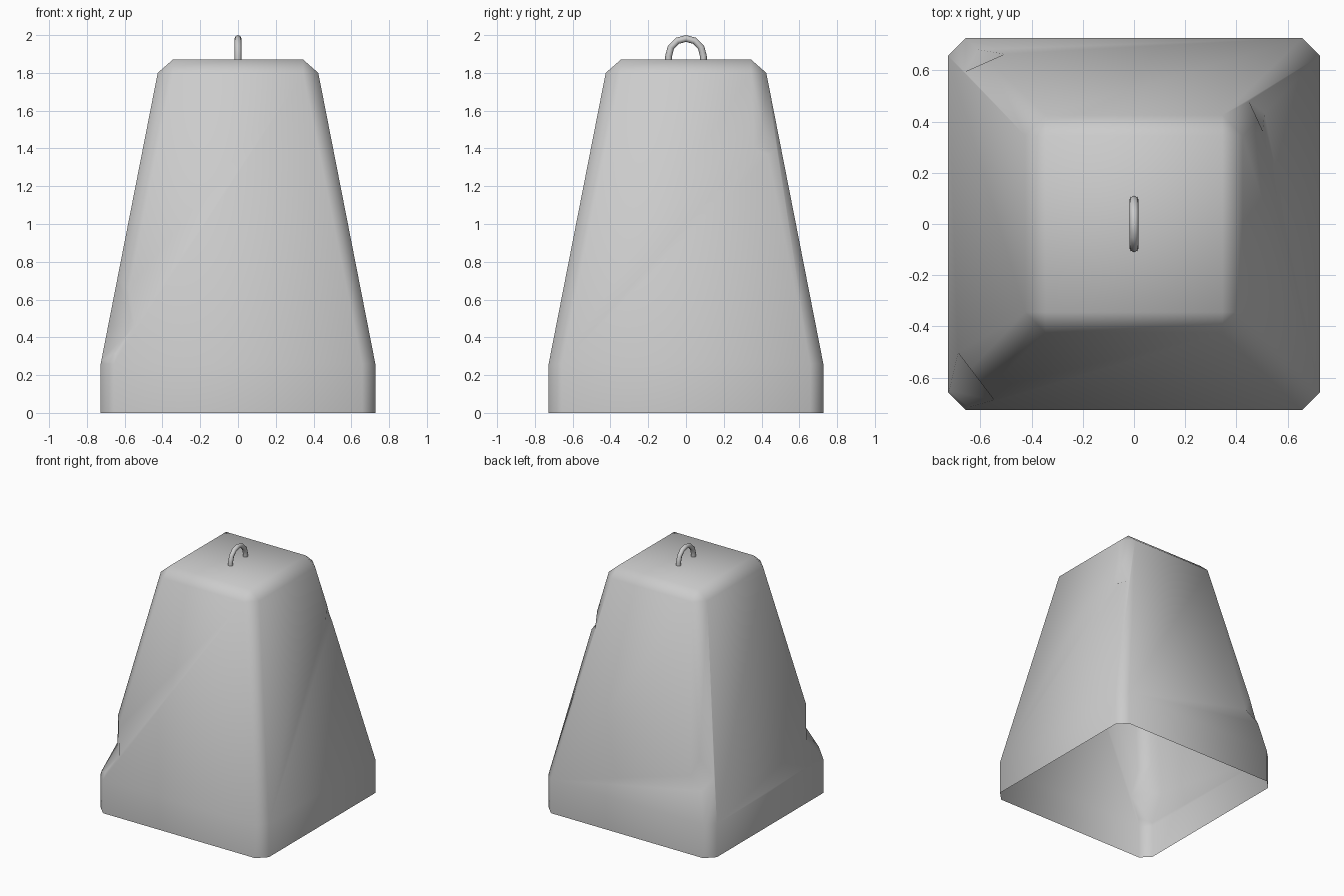
import bpy, bmesh, math
from mathutils import Vector

if "Cube" in bpy.data.objects:
    bpy.data.objects.remove(bpy.data.objects["Cube"], do_unlink=True)


def make_material(name, color):
    mat = bpy.data.materials.new(name)
    mat.use_nodes = True
    mat.diffuse_color = color
    mat.node_tree.nodes["Principled BSDF"].inputs["Base Color"].default_value = color
    return mat


def mesh_object(name, bm):
    bmesh.ops.recalc_face_normals(bm, faces=bm.faces)
    mesh = bpy.data.meshes.new(name)
    bm.to_mesh(mesh)
    bm.free()
    obj = bpy.data.objects.new(name, mesh)
    bpy.context.collection.objects.link(obj)
    return obj


def select_only(obj):
    bpy.ops.object.select_all(action='DESELECT')
    obj.select_set(True)
    bpy.context.view_layer.objects.active = obj


def ring(bm, half, cut, z):
    """Square ring with cut corners."""
    a, b = half, half - cut
    pts = [(a, -b), (a, b), (b, a), (-b, a), (-a, b), (-a, -b), (-b, -a), (b, -a)]
    return [bm.verts.new((x, y, z)) for x, y in pts]


def chip_cutter(name, p, q, base, slope):
    """Wedge with an upright wall through p and q and a sloping ledge."""
    p, q = Vector(p), Vector(q)
    mid, along = (p + q) / 2, (q - p).normalized()
    out = Vector((along.y, -along.x))
    if out.dot(mid) < 0:
        out = -out
    bm = bmesh.new()
    bmesh.ops.create_cube(bm, size=1)
    for v in bm.verts:
        reach = (v.co.y + 0.5) * 0.3
        flat = mid + along * v.co.x * 0.6 + out * reach
        z = base + 0.4 if v.co.z > 0 else base - slope * reach
        v.co = (flat.x, flat.y, z)
    obj = mesh_object(name, bm)
    obj.hide_render = True
    return obj


concrete = make_material("grey concrete", (0.6, 0.6, 0.6, 1))

# Tapered block with cut corners
bm = bmesh.new()
rings = [ring(bm, *r) for r in
         [(0.727, 0.07, 0), (0.727, 0.07, 0.26), (0.425, 0.08, 1.8), (0.345, 0, 1.87)]]
for low, high in zip(rings, rings[1:]):
    for i in range(8):
        j = (i + 1) % 8
        bm.faces.new((low[i], low[j], high[j], high[i]))
bm.faces.new(rings[0])
bm.faces.new(rings[-1])
bmesh.ops.remove_doubles(bm, verts=bm.verts, dist=0.001)
block = mesh_object("weight_block", bm)
block.data.materials.append(concrete)

# Chipped corners
chips = [("front_chip_cutter", (-0.69, -0.50), (-0.53, -0.71), 0.46, 1.5),
         ("upper_chip_cutter", (0.44, 0.50), (0.505, 0.36), 1.40, 1.0),
         ("back_chip_cutter", (-0.65, 0.60), (-0.515, 0.66), 0.58, 1.5)]
select_only(block)
for chip in chips:
    cutter = chip_cutter(*chip)
    mod = block.modifiers.new("chip", 'BOOLEAN')
    mod.operation = 'DIFFERENCE'
    mod.solver = 'EXACT'
    mod.object = cutter
    bpy.ops.object.modifier_apply(modifier=mod.name)
    bpy.data.objects.remove(cutter, do_unlink=True)

# Open underside
bm = bmesh.new()
bm.from_mesh(block.data)
bottom = [f for f in bm.faces if all(v.co.z < 0.001 for v in f.verts)]
bmesh.ops.delete(bm, geom=bottom, context='FACES')
bm.to_mesh(block.data)
bm.free()
select_only(block)
bpy.ops.object.shade_smooth()

# Lifting hook: two short legs joined by a half circle
radius, centre = 0.092, 1.89
path = [(0, radius, 1.85)]
for i in range(7):
    a = math.pi * i / 6
    path.append((0, radius * math.cos(a), centre + radius * math.sin(a)))
path.append((0, -radius, 1.85))
curve = bpy.data.curves.new("lifting_hook", 'CURVE')
curve.dimensions = '3D'
curve.bevel_depth = 0.018
curve.bevel_resolution = 2
spline = curve.splines.new('POLY')
spline.points.add(len(path) - 1)
for point, co in zip(spline.points, path):
    point.co = (*co, 1)
hook = bpy.data.objects.new("lifting_hook", curve)
bpy.context.collection.objects.link(hook)
select_only(hook)
bpy.ops.object.convert(target='MESH')
hook = bpy.context.object
hook.data.materials.clear()
hook.data.materials.append(concrete)
bpy.ops.object.shade_smooth()
